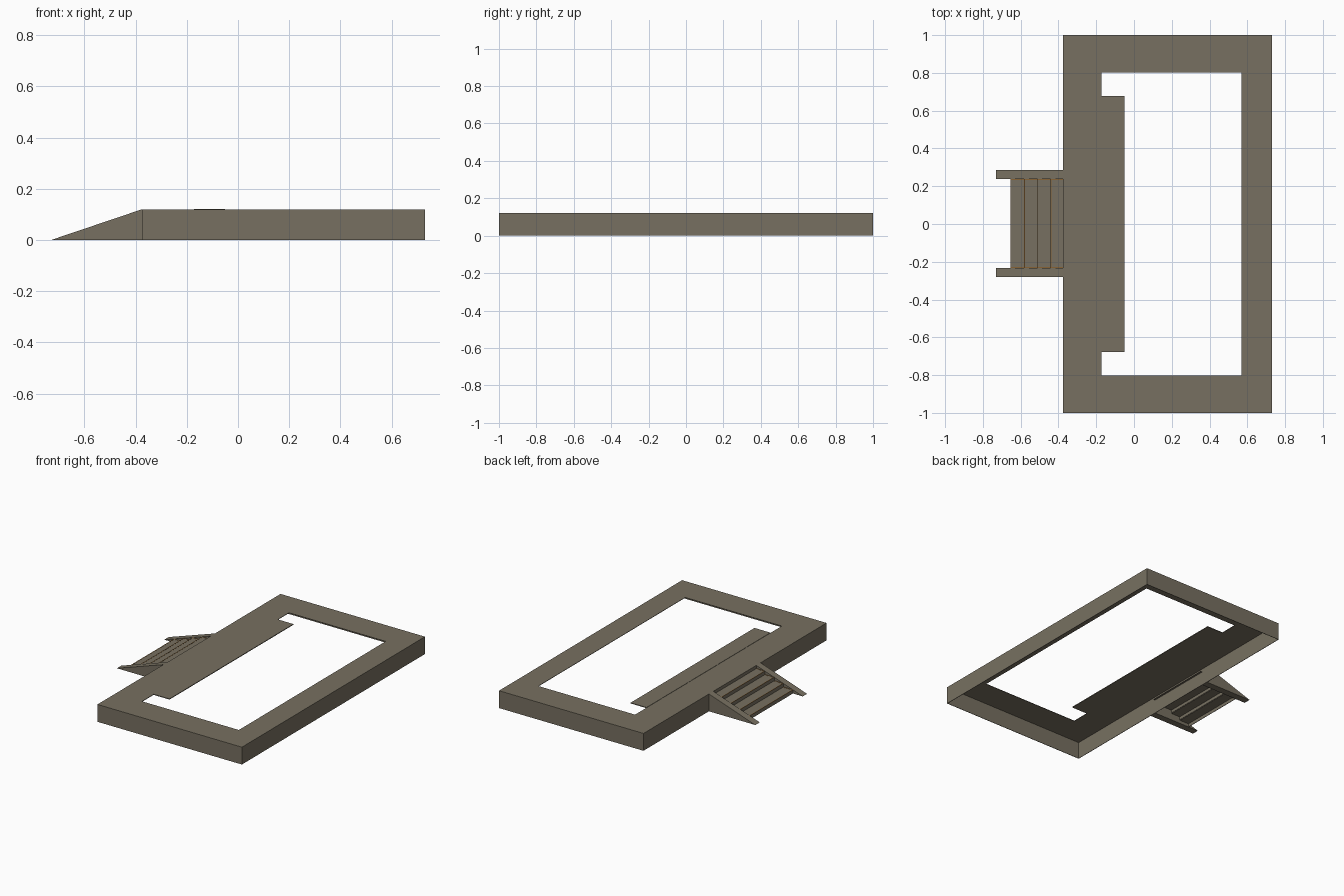
import bpy, bmesh

if "Cube" in bpy.data.objects:
    bpy.data.objects.remove(bpy.data.objects["Cube"])


def colour(name, rgb):
    mat = bpy.data.materials.new(name)
    mat.diffuse_color = (*rgb, 1)
    mat.use_nodes = True
    mat.node_tree.nodes["Principled BSDF"].inputs["Base Color"].default_value = mat.diffuse_color
    return mat


wood = colour("weathered_wood", (0.186, 0.163, 0.119))
brown = colour("orange_brown_trim", (0.25, 0.125, 0.035))

TOP = 0.12
X0, X1 = -0.375, 0.73          # platform extent in x
FOOT = -0.73                   # foot of the steps


def finish(name, bm, mat=wood):
    bmesh.ops.recalc_face_normals(bm, faces=bm.faces)
    mesh = bpy.data.meshes.new(name)
    bm.to_mesh(mesh)
    bm.free()
    mesh.materials.append(mat)
    obj = bpy.data.objects.new(name, mesh)
    bpy.context.collection.objects.link(obj)
    return obj


def prism(name, profile, y0, y1, mat=wood):
    """Extrude an x/z profile along y."""
    bm = bmesh.new()
    face = bm.faces.new([bm.verts.new((x, y0, z)) for x, z in profile])
    ext = bmesh.ops.extrude_face_region(bm, geom=[face])
    verts = [g for g in ext["geom"] if isinstance(g, bmesh.types.BMVert)]
    bmesh.ops.translate(bm, verts=verts, vec=(0, y1 - y0, 0))
    return finish(name, bm, mat)


def plate(name, x0, x1, y0, y1, z0, z1, mat=wood):
    return prism(name, [(x0, z0), (x1, z0), (x1, z1), (x0, z1)], y0, y1, mat)


# Platform: rectangular rings bridged into a rim that is hollow underneath
t = 0.003
outer = (X0, X1, 1.0)
hole = (-0.172, 0.568, 0.802)
inside = (X0 + t, X1 - t, 1.0 - t)
rings = [(outer, 0), (outer, TOP), (hole, TOP), (hole, TOP - t),
         (inside, TOP - t), (inside, 0)]
bm = bmesh.new()
loops = []
for (a, b, h), z in rings:
    loops.append([bm.verts.new(p) for p in
                  ((a, -h, z), (b, -h, z), (b, h, z), (a, h, z))])
for i, lower in enumerate(loops):
    upper = loops[(i + 1) % len(loops)]
    for j in range(4):
        k = (j + 1) % 4
        bm.faces.new((lower[j], lower[k], upper[k], upper[j]))
finish("platform_rim", bm)

# Thin ledge board along the inner edge
plate("ledge_board", -0.172, -0.05, -0.677, 0.677, TOP - t, TOP + 0.002)

# Wedge-shaped side boards of the steps
wedge = [(FOOT, 0), (X0, 0), (X0, TOP)]
prism("step_side_front", wedge, -0.28, -0.233)
prism("step_side_back", wedge, 0.237, 0.285)

# Steps: each has a tread and a riser; the last passes through the wall
slope = TOP / (X0 - FOOT)
edges = [-0.655, -0.582, -0.512, -0.441, X0 + 0.015]
Y0, Y1 = -0.233, 0.237
s = 0.003
for i in range(4):
    x, x_next = edges[i], edges[i + 1]
    z = (x - FOOT) * slope
    below = 0 if i == 0 else (edges[i - 1] - FOOT) * slope
    prism("step_%d" % (i + 1),
          [(x, below), (x + s, below), (x + s, z - s),
           (x_next, z - s), (x_next, z), (x, z)], Y0, Y1)
    # Brown trim along the tread front and both tread ends
    w, end = 0.005, min(x_next, X0)
    plate("tread_front_trim_%d" % (i + 1), x, x + w, Y0, Y1,
          z, z + 0.0008, brown)
    for side, y in (("front", Y0), ("back", Y1 - w)):
        plate("tread_%s_end_trim_%d" % (side, i + 1), x + w, end, y, y + w,
              z, z + 0.0008, brown)
